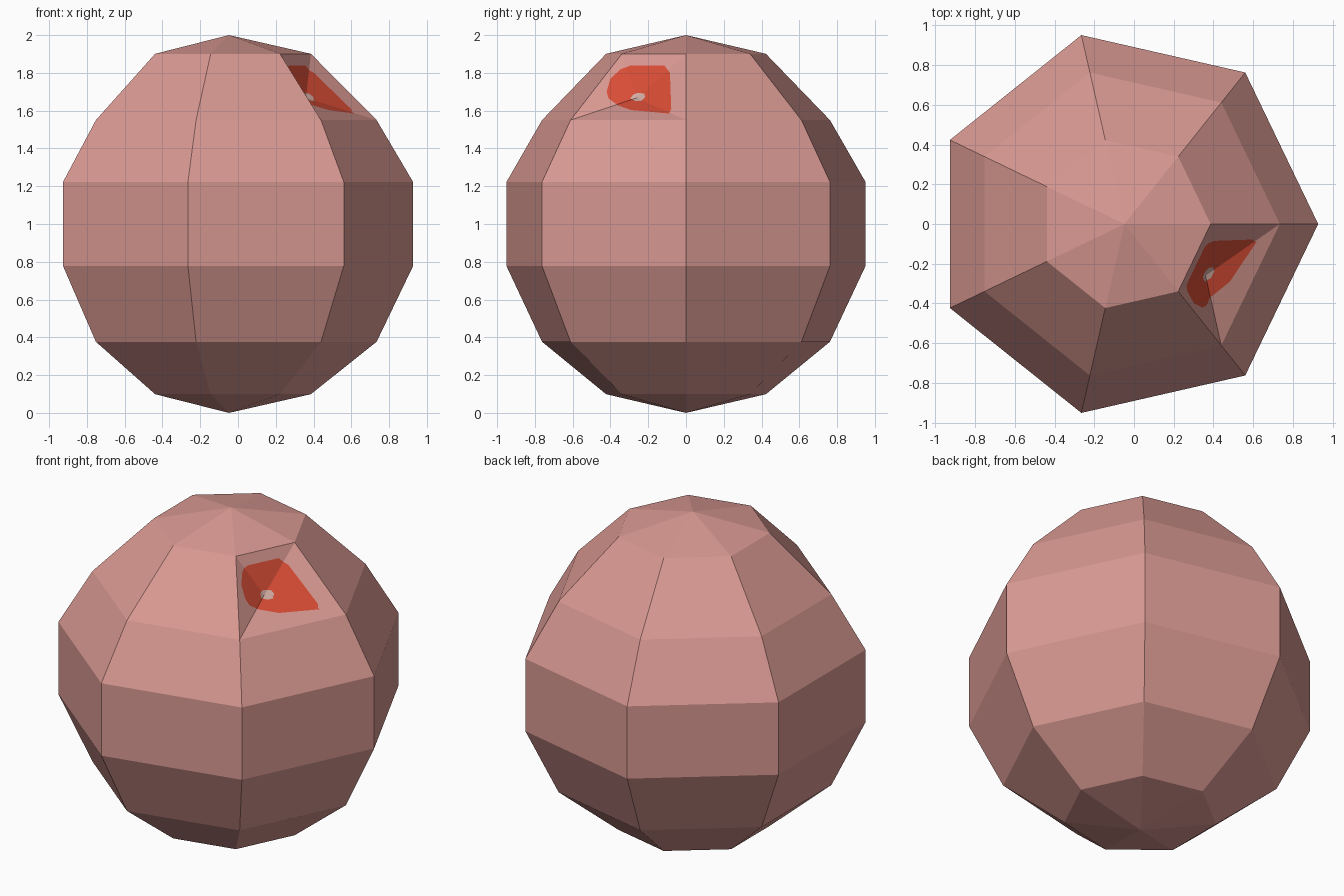
import bpy, bmesh, math
from mathutils import Vector

if "Cube" in bpy.data.objects:
    bpy.data.objects.remove(bpy.data.objects["Cube"])

SIDES = 7
AXIS_X = -0.048
DENT = Vector((0.36, -0.26, 1.668))
# convex outlines in the side view (y, z)
RED = [(-0.42, 1.70), (-0.41, 1.665), (-0.36, 1.628), (-0.29, 1.603), (-0.09, 1.585),
       (-0.078, 1.61), (-0.085, 1.80), (-0.115, 1.84), (-0.29, 1.84), (-0.345, 1.82), (-0.40, 1.77)]
SPOT = [(-0.295, 1.665), (-0.27, 1.652), (-0.235, 1.652), (-0.217, 1.672),
        (-0.22, 1.69), (-0.255, 1.695), (-0.28, 1.685)]


def material(name, colour):
    m = bpy.data.materials.new(name)
    m.diffuse_color = (*colour, 1)
    m.use_nodes = True
    m.node_tree.nodes["Principled BSDF"].inputs["Base Color"].default_value = m.diffuse_color
    return m


def paint(bm, faces, outline, index):
    """Cut the outline through the faces along x and colour what lies inside."""
    for (y0, z0), (y1, z1) in zip(outline, outline[1:] + outline[:1]):
        p = Vector((0, y0, z0))
        n = Vector((0, z1 - z0, y0 - y1)).normalized()   # points outwards
        geom = {g for f in faces for g in (f, *f.edges, *f.verts)}
        res = bmesh.ops.bisect_plane(bm, geom=list(geom), dist=1e-5, plane_co=p, plane_no=n)
        found = {g for g in res["geom"] if isinstance(g, bmesh.types.BMFace)}
        faces = [f for f in found if (f.calc_center_median() - p).dot(n) < 0]
    for f in faces:
        f.material_index = index
    return faces


bm = bmesh.new()
# rings of the faceted ball, the second one slightly lowered
rings = []
for k in range(1, 7):
    a = math.pi * k / 7
    z = 1.55 if k == 2 else 1 + math.cos(a)
    rings.append([bm.verts.new((AXIS_X + math.sin(a) * math.cos(math.tau * j / SIDES),
                                math.sin(a) * math.sin(math.tau * j / SIDES), z))
                  for j in range(SIDES)])
top = bm.verts.new((AXIS_X, 0, 2))
bottom = bm.verts.new((AXIS_X, 0, 0))
for j in range(SIDES):
    i = (j + 1) % SIDES
    bm.faces.new((top, rings[0][j], rings[0][i]))
    bm.faces.new((bottom, rings[-1][i], rings[-1][j]))
    for k in range(5):
        f = bm.faces.new((rings[k][j], rings[k + 1][j], rings[k + 1][i], rings[k][i]))
        if k == 0 and j == SIDES - 1:
            dent_face = f

# dented panel with a red patch and a pale spot
poked = bmesh.ops.poke(bm, faces=[dent_face])
poked["verts"][0].co = DENT
red = paint(bm, poked["faces"], RED, 1)
paint(bm, red, SPOT, 2)
bmesh.ops.recalc_face_normals(bm, faces=bm.faces)

mesh = bpy.data.meshes.new("dented_ball")
bm.to_mesh(mesh)
bm.free()
for m in (material("dusty pink", (0.70, 0.32, 0.29)),
          material("red", (0.70, 0.075, 0.036)),
          material("pale pink grey", (0.66, 0.42, 0.38))):
    mesh.materials.append(m)
bpy.context.collection.objects.link(bpy.data.objects.new("dented_ball", mesh))
